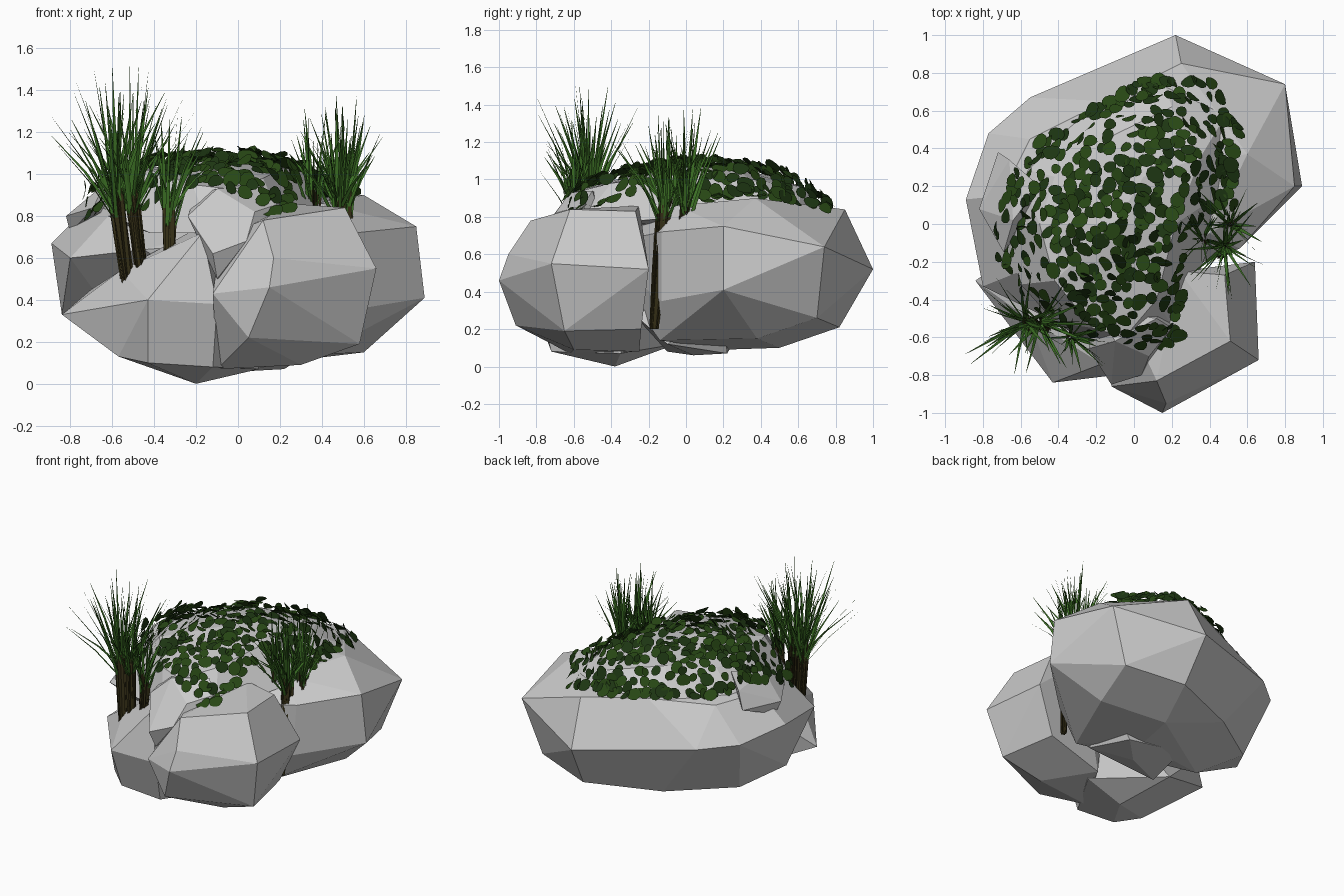
import bpy, bmesh, math, random
from mathutils import Vector, Matrix
from mathutils.bvhtree import BVHTree

random.seed(7)


def material(name, col):
    m = bpy.data.materials.new(name)
    m.diffuse_color = (*col, 1)
    return m


LEAF = material("leaf_green", (0.020, 0.062, 0.007))
LEAF_DARK = material("leaf_dark_green", (0.012, 0.036, 0.006))
GRASS = material("grass_green", (0.045, 0.16, 0.018))
STEM = material("stem_brown", (0.035, 0.028, 0.008))


def finish(bm, name, mats=()):
    me = bpy.data.meshes.new(name)
    bm.to_mesh(me)
    ob = bpy.data.objects.new(name, me)
    for m in mats:
        me.materials.append(m)
    bpy.context.collection.objects.link(ob)
    return ob


rock_trees = []


def rock(name, pts):
    """Faceted boulder: the hull of a few corner points."""
    bm = bmesh.new()
    for p in pts:
        bm.verts.new(p)
    bmesh.ops.convex_hull(bm, input=bm.verts)
    bmesh.ops.delete(bm, geom=[v for v in bm.verts if not v.link_faces], context='VERTS')
    bmesh.ops.join_triangles(bm, faces=bm.faces, angle_face_threshold=0.2,
                             angle_shape_threshold=0.8)
    bmesh.ops.recalc_face_normals(bm, faces=bm.faces)
    rock_trees.append(BVHTree.FromBMesh(bm))
    finish(bm, name)
    bm.free()


# Boulders
rock("back_boulder", [
    (0.85, 0.20, 0.75), (0.89, 0.20, 0.41), (0.80, 0.74, 0.64), (0.66, 0.70, 0.26),
    (0.22, 1.00, 0.52), (0.25, 0.85, 0.84), (0.60, 0.37, 0.90), (0.56, -0.13, 0.72),
    (0.53, -0.13, 0.35), (0.60, 0.38, 0.15), (0.25, 0.82, 0.21), (0.15, 0.50, 0.10),
    (0.10, 0.20, 0.09), (0.38, -0.14, 0.14), (-0.30, 0.76, 0.55), (-0.55, 0.67, 0.60),
    (-0.77, 0.48, 0.62), (-0.89, 0.13, 0.67), (-0.80, -0.33, 0.60), (-0.84, 0.05, 0.33),
    (-0.66, 0.33, 0.23), (-0.25, 0.62, 0.20), (-0.45, 0.10, 0.12), (-0.70, 0.15, 0.86),
    (-0.55, 0.45, 0.84), (-0.15, 0.65, 0.86), (-0.60, -0.25, 0.82), (0.40, -0.05, 0.86),
    (-0.45, -0.50, 0.64)])
rock("front_right_boulder", [
    (0.15, -1.00, 0.46), (0.66, -0.72, 0.55), (0.64, -0.20, 0.52), (0.48, -0.27, 0.83),
    (0.51, -0.62, 0.84), (0.12, -0.83, 0.78), (0.17, -0.95, 0.60), (-0.12, -0.86, 0.43),
    (0.05, -0.91, 0.22), (0.58, -0.65, 0.19), (0.50, -0.24, 0.20), (0.30, -0.60, 0.09),
    (-0.10, -0.62, 0.07), (0.10, -0.25, 0.08), (0.24, -0.25, 0.86), (-0.08, -0.40, 0.70)])
rock("front_left_boulder", [
    (-0.43, -0.84, 0.40), (-0.10, -0.80, 0.38), (-0.84, -0.30, 0.33), (-0.57, -0.60, 0.13),
    (-0.43, -0.72, 0.10), (-0.12, -0.72, 0.08), (-0.20, -0.38, 0.0), (-0.17, -0.74, 0.72),
    (-0.56, -0.50, 0.54), (-0.20, -0.50, 0.74), (-0.70, -0.20, 0.45), (0.10, -0.35, 0.07),
    (-0.35, -0.05, 0.12), (0.0, -0.2, 0.5)])
rock("under_rock", [
    (0.04, 0.04, 0.06), (-0.25, -0.10, 0.08), (0.30, -0.10, 0.12), (0.22, 0.22, 0.07),
    (-0.20, 0.25, 0.12), (0.35, 0.20, 0.3), (-0.3, 0.1, 0.4), (0.2, -0.3, 0.3)])
rock("top_mound", [
    (-0.68, -0.05, 0.80), (-0.62, 0.30, 0.80), (-0.30, 0.62, 0.80), (0.15, 0.78, 0.80),
    (0.50, 0.60, 0.84), (0.52, 0.20, 0.82), (0.25, -0.15, 0.80), (0.22, -0.58, 0.75),
    (-0.12, -0.70, 0.72), (-0.42, -0.52, 0.72), (-0.60, -0.32, 0.80),
    (-0.50, 0.0, 1.02), (-0.42, -0.30, 1.02), (-0.05, -0.60, 0.93), (0.12, -0.40, 0.98),
    (-0.22, -0.55, 0.95), (0.22, 0.0, 1.03), (0.35, 0.35, 1.00), (0.20, 0.62, 0.96),
    (-0.15, 0.45, 1.02), (-0.42, 0.25, 1.00), (-0.10, 0.0, 1.07), (0.05, 0.25, 1.06)])
rock("left_ledge_rock", [
    (-0.82, 0.08, 0.80), (-0.80, 0.12, 0.72), (-0.72, 0.38, 0.82), (-0.66, 0.34, 0.93),
    (-0.64, 0.02, 0.95), (-0.69, -0.15, 0.84), (-0.50, 0.2, 0.98), (-0.5, 0.1, 0.7)])
rock("front_ledge_rock", [
    (-0.24, -0.66, 0.80), (0.08, -0.70, 0.82), (0.20, -0.55, 0.86), (-0.12, -0.85, 0.62),
    (-0.10, -0.80, 0.50), (0.04, -0.80, 0.68), (-0.10, -0.62, 0.93), (0.12, -0.50, 0.94),
    (-0.20, -0.45, 0.9), (0.15, -0.4, 0.6)])

# Leaf cover: round leaves laid on the rock tops inside an outline
OUTLINE = [(0.08, 0.77), (0.40, 0.74), (0.56, 0.50), (0.52, 0.12), (0.24, -0.08),
           (0.24, -0.64), (-0.08, -0.62), (-0.50, -0.42), (-0.74, -0.10), (-0.66, 0.24),
           (-0.50, 0.45), (-0.22, 0.62)]


def inside(x, y):
    hit = False
    for (ax, ay), (bx, by) in zip(OUTLINE, OUTLINE[1:] + OUTLINE[:1]):
        if (ay > y) != (by > y) and x < ax + (y - ay) * (bx - ax) / (by - ay):
            hit = not hit
    return hit


def drop(x, y):
    hits = [t.ray_cast(Vector((x, y, 3)), Vector((0, 0, -1))) for t in rock_trees]
    return max((h for h in hits if h[0]), key=lambda h: h[0].z)


bm = bmesh.new()
placed = []
for _ in range(9000):
    x, y = random.uniform(-0.75, 0.57), random.uniform(-0.64, 0.79)
    if len(placed) >= 350 or not inside(x, y):
        continue
    if any((x - a) ** 2 + (y - b) ** 2 < 0.038 ** 2 for a, b in placed):
        continue
    placed.append((x, y))
    p, n, *_r = drop(x, y)
    up = (n + Vector((x * 1.1, y * 0.9, 0)) +
          Vector([random.uniform(-0.5, 0.5) for _ in range(3)])).normalized()
    rot = up.to_track_quat('Z', 'Y').to_matrix().to_4x4()
    r = random.uniform(0.030, 0.052)
    mat = (Matrix.Translation(p + n * random.uniform(0.015, 0.06)) @ rot @
           Matrix.Rotation(random.uniform(0, 6.28), 4, 'Z') @ Matrix.Diagonal((r, r * 0.85, r, 1)))
    ring = [bm.verts.new(mat @ Vector((math.cos(a), math.sin(a), 0.12 * math.cos(2 * a))))
            for a in [k * math.tau / 10 for k in range(10)]]
    f = bm.faces.new(ring)
    f.material_index = int(random.random() < 0.45)
finish(bm, "leaf_cover", (LEAF, LEAF_DARK))
bm.free()


# Grass: bundled brown stems that fan out into thin green blades
def tuft(name, clumps):
    bm = bmesh.new()
    for base, neck, count, height, spread, lean in clumps:
        base, neck = Vector(base), Vector(neck)
        for _ in range(count):
            a = random.uniform(0, math.tau)
            d = Vector((math.cos(a), math.sin(a), 0))
            t = random.random()
            s = spread * t
            h = height * random.uniform(0.5, 1.0) * (1 - 0.3 * t)
            off = d * random.uniform(0, 0.034)
            b = random.uniform(0, math.tau)
            side = Vector((math.cos(b), math.sin(b), 0))
            top = neck + off + Vector((0, 0, random.uniform(-0.08, 0.08)))
            tip = neck + off + d * s + Vector((*lean, h))
            mid = top + (tip - top) * 0.5 - d * s * 0.08
            path = [base + off * 0.6, (base + neck) / 2 + off * 0.9, top, mid, tip]
            rows = []
            for p, w in zip(path, (0.007, 0.009, 0.010, 0.008, 0.0008)):
                rows.append([bm.verts.new(p - side * w), bm.verts.new(p + side * w)])
            for i, (lo, hi) in enumerate(zip(rows, rows[1:])):
                f = bm.faces.new((lo[0], lo[1], hi[1], hi[0]))
                f.material_index = int(i < 2)
    finish(bm, name, (GRASS, STEM))
    bm.free()


# (base, neck, blades, height, spread, lean)
tuft("front_left_grass", [
    ((-0.50, -0.58, 0.25), (-0.58, -0.52, 0.86), 38, 0.74, 0.30, (-0.05, -0.02)),
    ((-0.44, -0.59, 0.35), (-0.50, -0.52, 0.88), 34, 0.68, 0.26, (0.02, -0.02)),
    ((-0.33, -0.62, 0.55), (-0.33, -0.60, 0.83), 26, 0.54, 0.18, (0.03, -0.02))])
tuft("right_grass", [
    ((0.46, -0.17, 0.20), (0.48, -0.12, 0.82), 36, 0.56, 0.24, (0.0, -0.02)),
    ((0.52, -0.02, 0.76), (0.51, 0.0, 0.84), 36, 0.58, 0.20, (0.0, 0.03)),
    ((0.36, -0.10, 0.82), (0.36, -0.08, 0.87), 22, 0.48, 0.16, (0.0, 0.0))])
